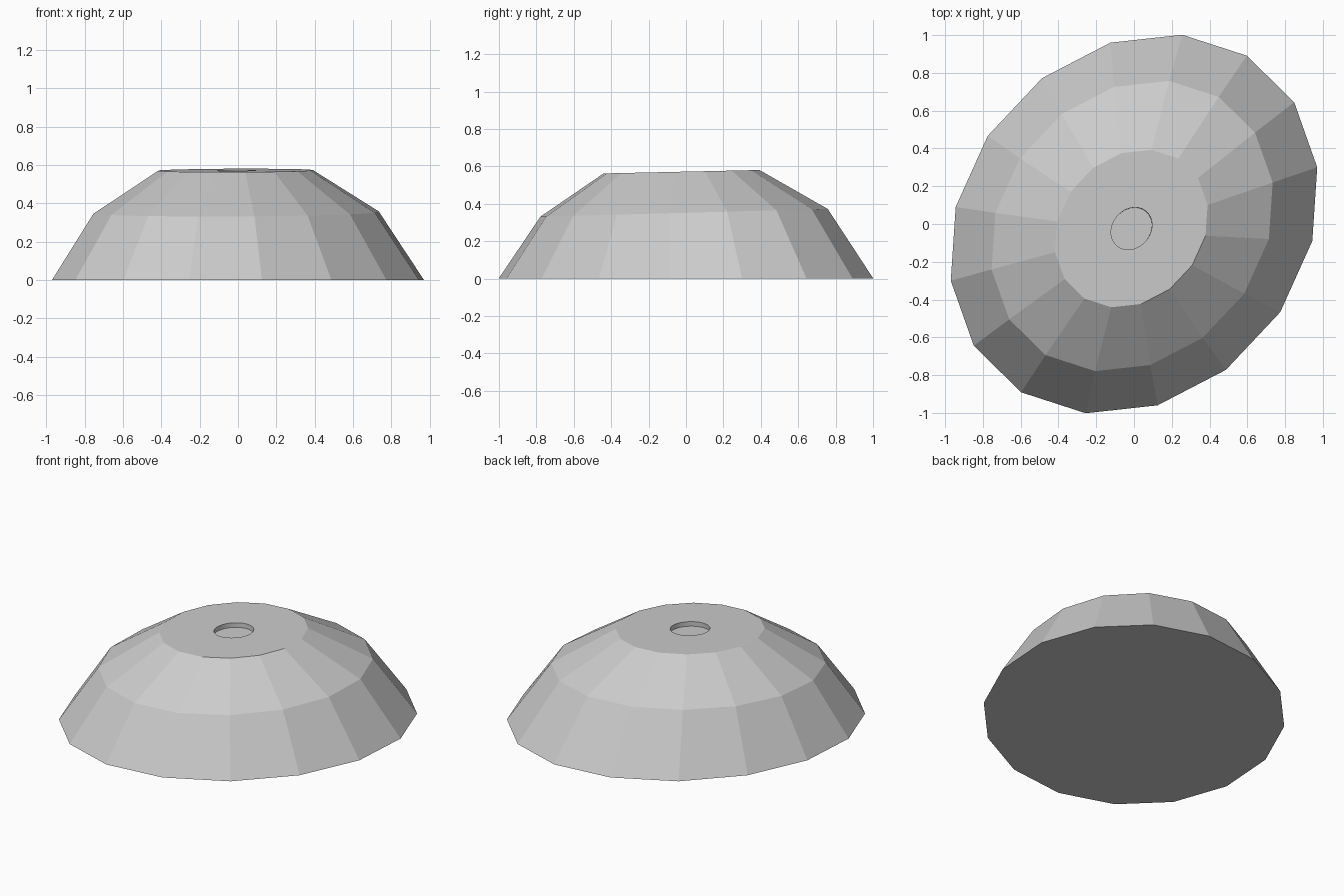
import bpy, bmesh
from math import cos, sin, pi

if "Cube" in bpy.data.objects:
    bpy.data.objects.remove(bpy.data.objects["Cube"])

SEG = 16      # sides of the low-poly dome
SUB = 4       # hole segments per dome side
C, S = (0.97, 0.30), (-0.125, 0.96)   # conjugate axes of the skewed oval

bm = bmesh.new()


def ring(scale, cx, cy, z, tilt, n=SEG):
    """Oval ring, lifted towards +y by tilt."""
    verts = []
    for i in range(n):
        t = 2 * pi * i / n
        x = cx + scale * (C[0] * cos(t) + S[0] * sin(t))
        y = cy + scale * (C[1] * cos(t) + S[1] * sin(t))
        verts.append(bm.verts.new((x, y, z + tilt * y)))
    return verts


def bridge(a, b):
    n = len(a)
    for i in range(n):
        j = (i + 1) % n
        bm.faces.new((a[i], a[j], b[j], b[i]))


# Faceted sides
base = ring(1.0, 0, 0, 0, 0)
middle = ring(0.767, -0.01, -0.0105, 0.352, 0.027)
top = ring(0.416, -0.014, -0.024, 0.572, 0.022)
bridge(base, middle)
bridge(middle, top)
bm.faces.new(base[::-1])

# Top face around the shallow oval hole
n = SEG * SUB
rim = ring(0.111, -0.013, -0.024, 0.572, 0.022, n)
for i in range(SEG):
    inner = [rim[(i * SUB + k) % n] for k in range(SUB, -1, -1)]
    bm.faces.new([top[i], top[(i + 1) % SEG]] + inner)

# Recess wall and floor
floor = ring(0.111, -0.014, -0.025, 0.542, 0.022, n)
bridge(rim, floor)
bm.faces.new(floor)

bm.normal_update()
mesh = bpy.data.meshes.new("dome")
bm.to_mesh(mesh)
bm.free()
dome = bpy.data.objects.new("dome", mesh)
bpy.context.collection.objects.link(dome)
